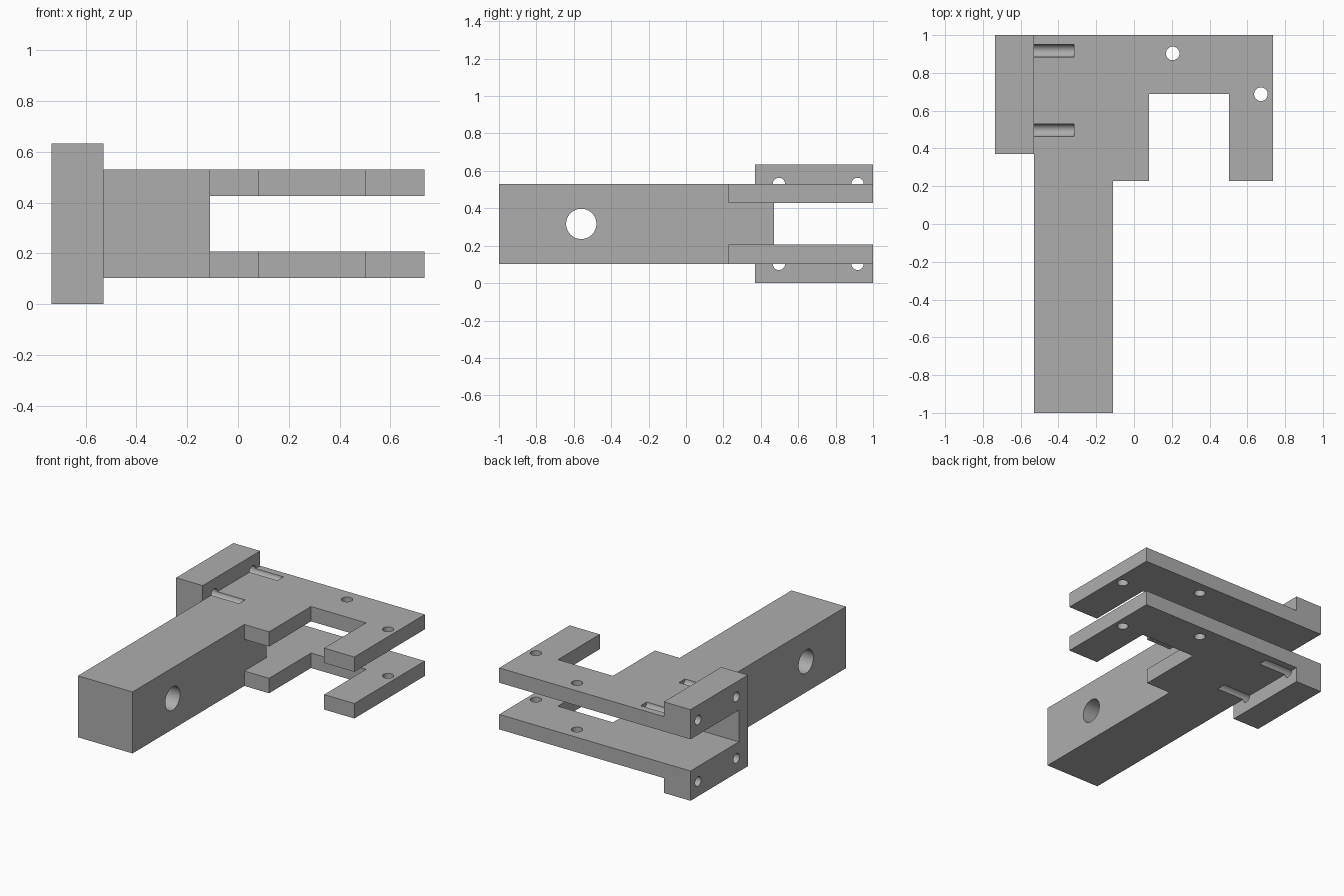
import bpy
import bmesh
import math
from mathutils import Matrix, Vector

cube = bpy.data.objects.get("Cube")
if cube:
    bpy.data.objects.remove(cube, do_unlink=True)

grey = bpy.data.materials.new("machined grey")
grey.use_nodes = True
grey.diffuse_color = (0.42, 0.42, 0.42, 1)
grey.node_tree.nodes["Principled BSDF"].inputs["Base Color"].default_value = grey.diffuse_color

HEIGHT = 0.633
BOTTOM, TOP = 0.103, 0.53      # beam and plate limits
MID = HEIGHT / 2


def add_object(name, bm):
    bmesh.ops.recalc_face_normals(bm, faces=bm.faces)
    mesh = bpy.data.meshes.new(name)
    bm.to_mesh(mesh)
    bm.free()
    mesh.materials.append(grey)
    obj = bpy.data.objects.new(name, mesh)
    bpy.context.collection.objects.link(obj)
    return obj


def prism(name, outline, z0, z1):
    bm = bmesh.new()
    face = bm.faces.new([bm.verts.new((x, y, z0)) for x, y in outline])
    ext = bmesh.ops.extrude_face_region(bm, geom=[face])
    verts = [g for g in ext["geom"] if isinstance(g, bmesh.types.BMVert)]
    bmesh.ops.translate(bm, vec=(0, 0, z1 - z0), verts=verts)
    return add_object(name, bm)


def box(name, x0, x1, y0, y1, z0, z1):
    return prism(name, [(x0, y0), (x1, y0), (x1, y1), (x0, y1)], z0, z1)


def rod(name, start, end, radius):
    start, end = Vector(start), Vector(end)
    axis = end - start
    turn = axis.to_track_quat("Z", "Y").to_matrix().to_4x4()
    bm = bmesh.new()
    bmesh.ops.create_cone(bm, cap_ends=True, segments=48, radius1=radius, radius2=radius,
                          depth=axis.length,
                          matrix=Matrix.Translation((start + end) / 2) @ turn)
    return add_object(name, bm)


# Beam with hooked plate outline
bracket = prism("bracket_body", [
    (-0.53, -1), (-0.11, -1), (-0.11, 0.227), (0.08, 0.227), (0.08, 0.687),
    (0.503, 0.687), (0.503, 0.227), (0.735, 0.227), (0.735, 1), (-0.53, 1)], BOTTOM, TOP)

# Taller block on the right end
end_block = box("end_block", -0.735, -0.53, 0.37, 1, 0, HEIGHT)

# Slot separating the two plates, behind and beside the solid beam
cutters = [
    box("rear_slot", -0.9, 0.9, 0.47, 1.2, 0.207, 0.427),
    box("side_slot", -0.11, 0.9, 0.1, 0.6, 0.207, 0.427),
    rod("beam_bore", (-0.8, -0.56, MID), (0.1, -0.56, MID), 0.081),
]
# Vertical pin holes through both plates
for x, y in ((0.205, 0.903), (0.672, 0.687)):
    cutters.append(rod("pin_hole", (x, y, -0.2), (x, y, 0.8), 0.036))
# Screw holes through the block, running out as grooves in the plates
for y in (0.497, 0.917):
    for z in (BOTTOM, TOP):
        cutters.append(rod("screw_hole", (-0.9, y, z), (-0.317, y, z), 0.033))

steps = [("UNION", end_block)] + [("DIFFERENCE", c) for c in cutters]
for operation, other in steps:
    other.hide_render = True
    mod = bracket.modifiers.new(other.name, "BOOLEAN")
    mod.operation = operation
    mod.solver = "EXACT"
    mod.object = other

# Apply the cuts and drop the helpers
bpy.ops.object.select_all(action="DESELECT")
bpy.context.view_layer.objects.active = bracket
bracket.select_set(True)
for mod in list(bracket.modifiers):
    bpy.ops.object.modifier_apply(modifier=mod.name)
for _, other in steps:
    bpy.data.objects.remove(other, do_unlink=True)

bpy.ops.object.shade_smooth_by_angle(angle=math.radians(30))
